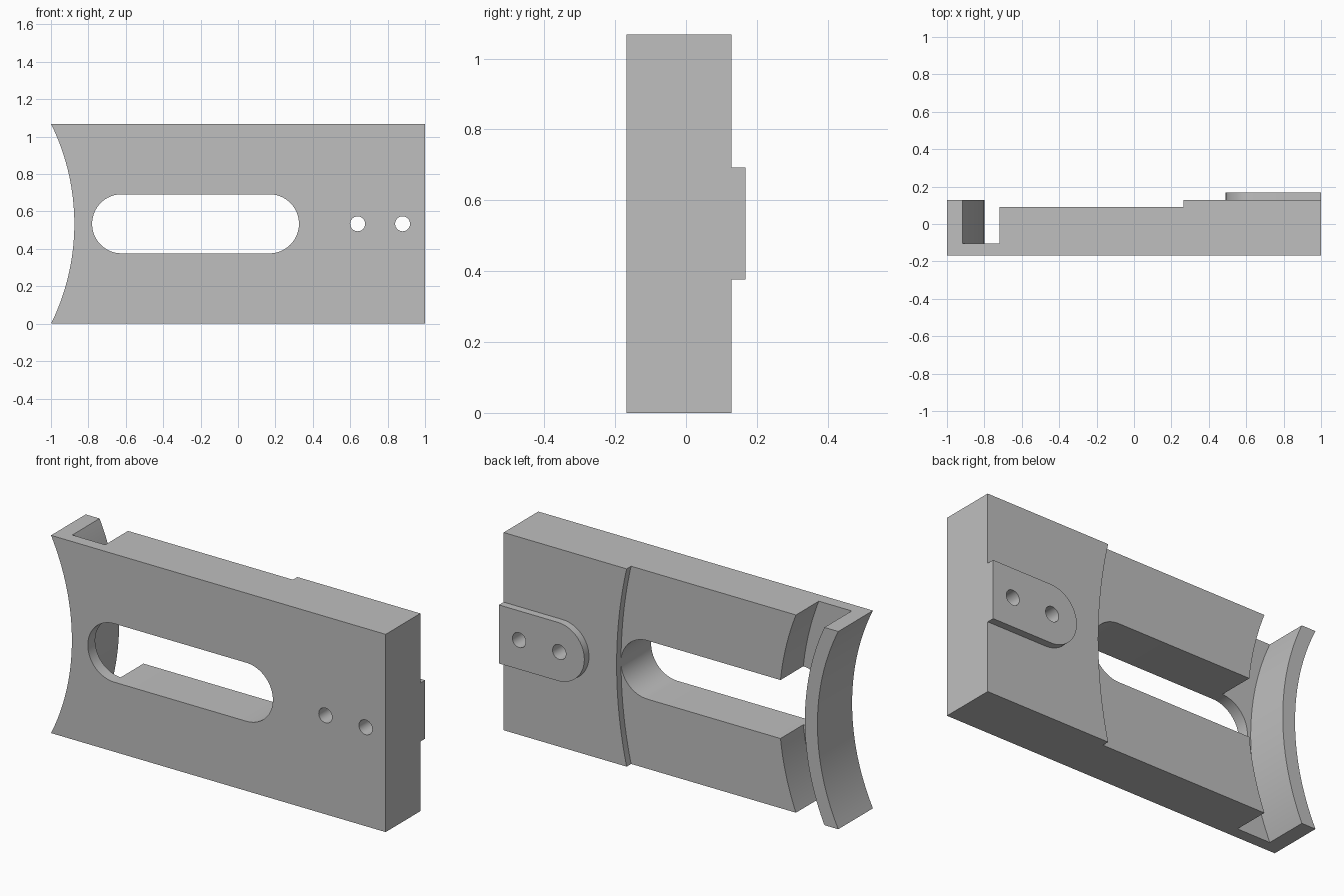
import bpy
import bmesh
from math import sin, cos, asin, pi, sqrt

cube = bpy.data.objects.get("Cube")
if cube:
    bpy.data.objects.remove(cube, do_unlink=True)

# Main dimensions
HEIGHT = 1.068
MID = HEIGHT / 2
FRONT, BACK, PAD_BACK = -0.168, 0.128, 0.168
SLOT_R = 0.158
END_R = 1.207                 # radius of the concave end
ARC_X = -0.875 - END_R        # shared centre of all concentric arcs

grey = bpy.data.materials.new("plain grey")
grey.use_nodes = True
colour = (0.52, 0.52, 0.52, 1)
grey.diffuse_color = colour
grey.node_tree.nodes["Principled BSDF"].inputs["Base Color"].default_value = colour


def arc(cx, r, start, end, steps=32):
    """Points (x, z) along an arc centred at mid height."""
    return [(cx + r * cos(start + (end - start) * i / steps),
             MID + r * sin(start + (end - start) * i / steps))
            for i in range(steps + 1)]


def edge_arc(r, half):
    """Concentric arc rising from MID - half to MID + half."""
    a = asin(half / r)
    return arc(ARC_X, r, -a, a)


def prism(name, profile, y0, y1):
    """Extrude an (x, z) profile from y0 to y1."""
    bm = bmesh.new()
    face = bm.faces.new([bm.verts.new((x, y0, z)) for x, z in profile])
    ext = bmesh.ops.extrude_face_region(bm, geom=[face])["geom"]
    verts = [v for v in ext if isinstance(v, bmesh.types.BMVert)]
    bmesh.ops.translate(bm, verts=verts, vec=(0, y1 - y0, 0))
    bmesh.ops.recalc_face_normals(bm, faces=bm.faces)
    mesh = bpy.data.meshes.new(name)
    bm.to_mesh(mesh)
    bm.free()
    mesh.materials.append(grey)
    obj = bpy.data.objects.new(name, mesh)
    bpy.context.collection.objects.link(obj)
    return obj


def cut(target, cutters):
    """Subtract the cutters and bake the result."""
    bpy.ops.object.select_all(action='DESELECT')
    target.select_set(True)
    bpy.context.view_layer.objects.active = target
    for c in cutters:
        mod = target.modifiers.new(c.name, 'BOOLEAN')
        mod.operation = 'DIFFERENCE'
        mod.solver = 'EXACT'
        mod.object = c
        bpy.ops.object.modifier_apply(modifier=mod.name)
    bpy.ops.object.shade_smooth_by_angle(angle=pi / 6)


# Block with a concave end
body = prism("body", edge_arc(END_R, MID) + [(1, HEIGHT), (1, 0)], FRONT, BACK)

# Mounting pad with one rounded end
pad = prism("mounting_pad",
            arc(0.648, SLOT_R, pi / 2, 3 * pi / 2)
            + [(1, MID - SLOT_R), (1, MID + SLOT_R)], BACK, PAD_BACK)

# Cutters: curved groove, shallow recess, long slot, two screw holes
OVER = MID + 0.05
groove = prism("groove_cutter",
               edge_arc(1.282, OVER) + edge_arc(1.463, OVER)[::-1], -0.105, 0.3)
recess = prism("recess_cutter",
               edge_arc(1.37, OVER) + edge_arc(2.407, OVER)[::-1], 0.09, 0.3)
slot = prism("slot_cutter",
             arc(-0.622, SLOT_R, pi / 2, 3 * pi / 2)
             + arc(0.168, SLOT_R, -pi / 2, pi / 2), -0.3, 0.3)
holes = [prism("hole_cutter", arc(x, 0.04, 0, 2 * pi)[:-1], -0.3, 0.3)
         for x in (0.64, 0.88)]

cut(body, [groove, recess, slot] + holes)
cut(pad, holes)

for helper in [groove, recess, slot] + holes:
    bpy.data.objects.remove(helper, do_unlink=True)
